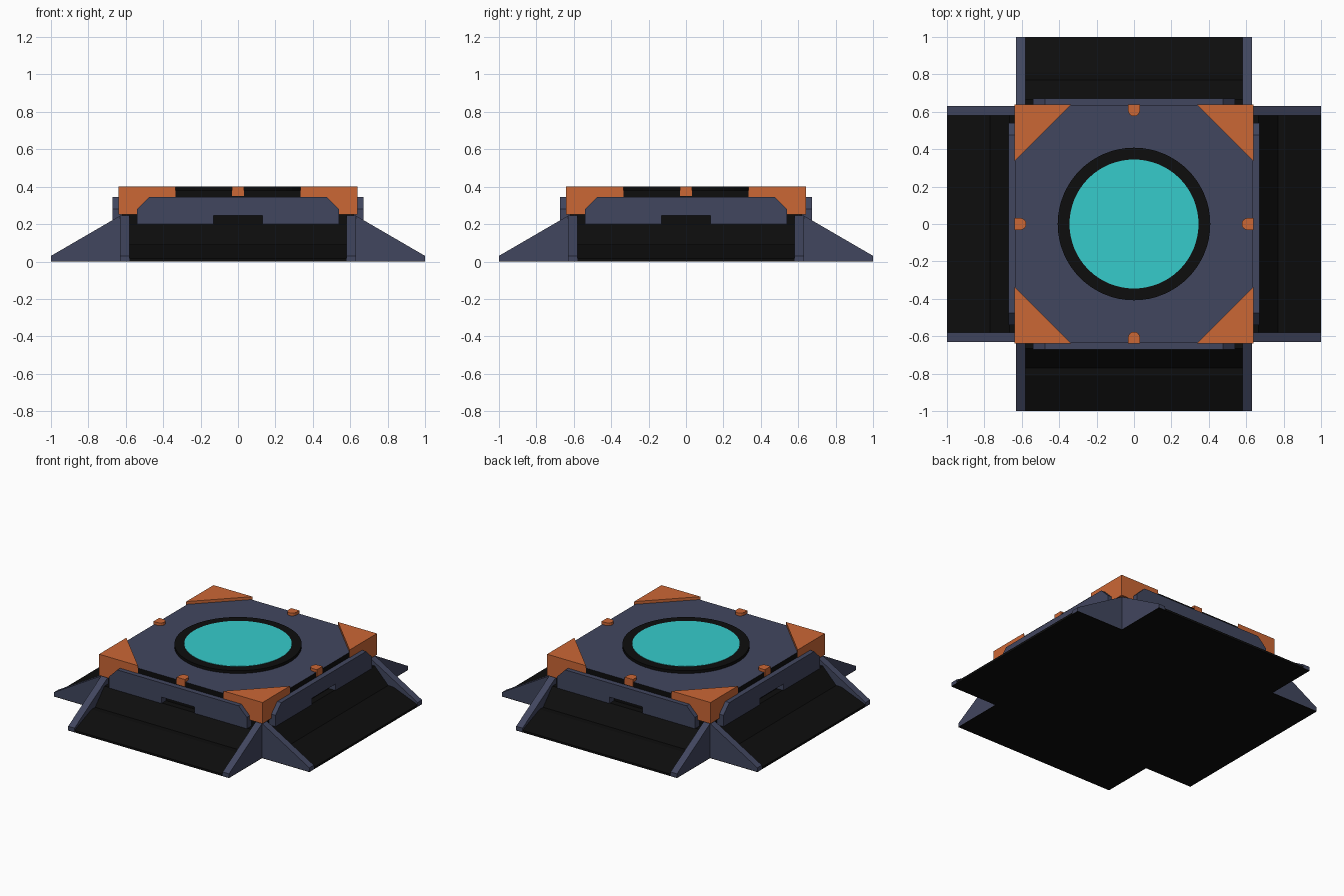
import bpy, bmesh, math
from mathutils import Matrix, Vector

if "Cube" in bpy.data.objects:
    bpy.data.objects.remove(bpy.data.objects["Cube"])


def material(name, rgb):
    m = bpy.data.materials.new(name)
    m.diffuse_color = (*rgb, 1)
    m.use_nodes = True
    m.node_tree.nodes["Principled BSDF"].inputs["Base Color"].default_value = m.diffuse_color
    return m


BLUE = material("slate blue", (0.053, 0.061, 0.113))
BLACK = material("near black", (0.004, 0.004, 0.004))
ORANGE = material("burnt orange", (0.60, 0.135, 0.036))
CYAN = material("bright cyan", (0.037, 0.60, 0.60))

UP = lambda a, b, h: Vector((a, b, h))          # outline in plan, extruded upward
SIDE = lambda a, b, h: Vector((h, -a, b))       # outline (outward, up), extruded along x
FRONT = lambda a, b, h: Vector((a, -h, b))      # outline (x, up), extruded outward


def prism(name, outline, lo, hi, mapping, mat, turn=0):
    """Extrude a 2D outline between lo and hi, then turn it by quarter turns about z."""
    bm = bmesh.new()
    rot = Matrix.Rotation(turn * math.pi / 2, 3, 'Z')
    a = [bm.verts.new(rot @ mapping(p, q, lo)) for p, q in outline]
    b = [bm.verts.new(rot @ mapping(p, q, hi)) for p, q in outline]
    n = len(outline)
    bm.faces.new(a)
    bm.faces.new(b)
    for i in range(n):
        j = (i + 1) % n
        bm.faces.new((a[i], a[j], b[j], b[i]))
    bmesh.ops.recalc_face_normals(bm, faces=bm.faces)
    me = bpy.data.meshes.new(name)
    bm.to_mesh(me)
    bm.free()
    me.materials.append(mat)
    ob = bpy.data.objects.new(name, me)
    bpy.context.collection.objects.link(ob)
    return ob


def square(r):
    return [(-r, -r), (r, -r), (r, r), (-r, r)]


def circle(r, n=64):
    return [(r * math.cos(2 * math.pi * i / n), r * math.sin(2 * math.pi * i / n))
            for i in range(n)]


# Central body and top deck (blue on top, black sides)
prism("core_body", square(0.62), 0.0, 0.30, UP, BLACK)
deck = prism("top_deck", square(0.635), 0.255, 0.38, UP, BLACK)
deck.data.materials.append(BLUE)
for f in deck.data.polygons:
    f.material_index = 1 if f.normal.z > 0.5 else 0

# Round light with dark rim
prism("light_rim", circle(0.408), 0.37, 0.40, UP, BLACK)
prism("light_disc", circle(0.345), 0.399, 0.402, UP, CYAN)

# Outlines shared by all four sides
ramp = [(0.60, 0), (1.0, 0), (1.0, 0.015), (0.81, 0.09), (0.77, 0.09), (0.665, 0.20), (0.60, 0.20)]
wall = [(0.58, 0.004), (1.0, 0.004), (1.0, 0.03), (0.63, 0.245), (0.58, 0.245)]
panel = [(-0.54, 0.20), (-0.13, 0.20), (-0.13, 0.245), (0.13, 0.245), (0.13, 0.20), (0.54, 0.20),
         (0.54, 0.28), (0.475, 0.345), (-0.475, 0.345), (-0.54, 0.28)]
corner = [(0.64, -0.64), (0.64, -0.335), (0.335, -0.64)]
peg = [(-0.032, -0.64), (0.032, -0.64)] + [
    (0.032 * math.cos(t * math.pi / 8), -0.608 + 0.032 * math.sin(t * math.pi / 8))
    for t in range(9)]
base = [(-0.63, -1.0), (0.63, -1.0), (0.63, -0.6), (-0.63, -0.6)]

for k, side in enumerate(("front", "right", "back", "left")):
    # Sloped wing with a wall at each end and a black underside
    prism(side + "_ramp", ramp, -0.58, 0.58, SIDE, BLACK, k)
    prism(side + "_wall_a", wall, -0.63, -0.58, SIDE, BLUE, k)
    prism(side + "_wall_b", wall, 0.58, 0.63, SIDE, BLUE, k)
    prism(side + "_underside", base, 0.0, 0.004, UP, BLACK, k)
    # Notched side panel
    prism(side + "_panel", panel, 0.61, 0.672, FRONT, BLUE, k)
    # Corner guard and small peg
    prism(side + "_corner_guard", corner, 0.25, 0.40, UP, ORANGE, k)
    prism(side + "_peg", peg, 0.35, 0.40, UP, ORANGE, k)
